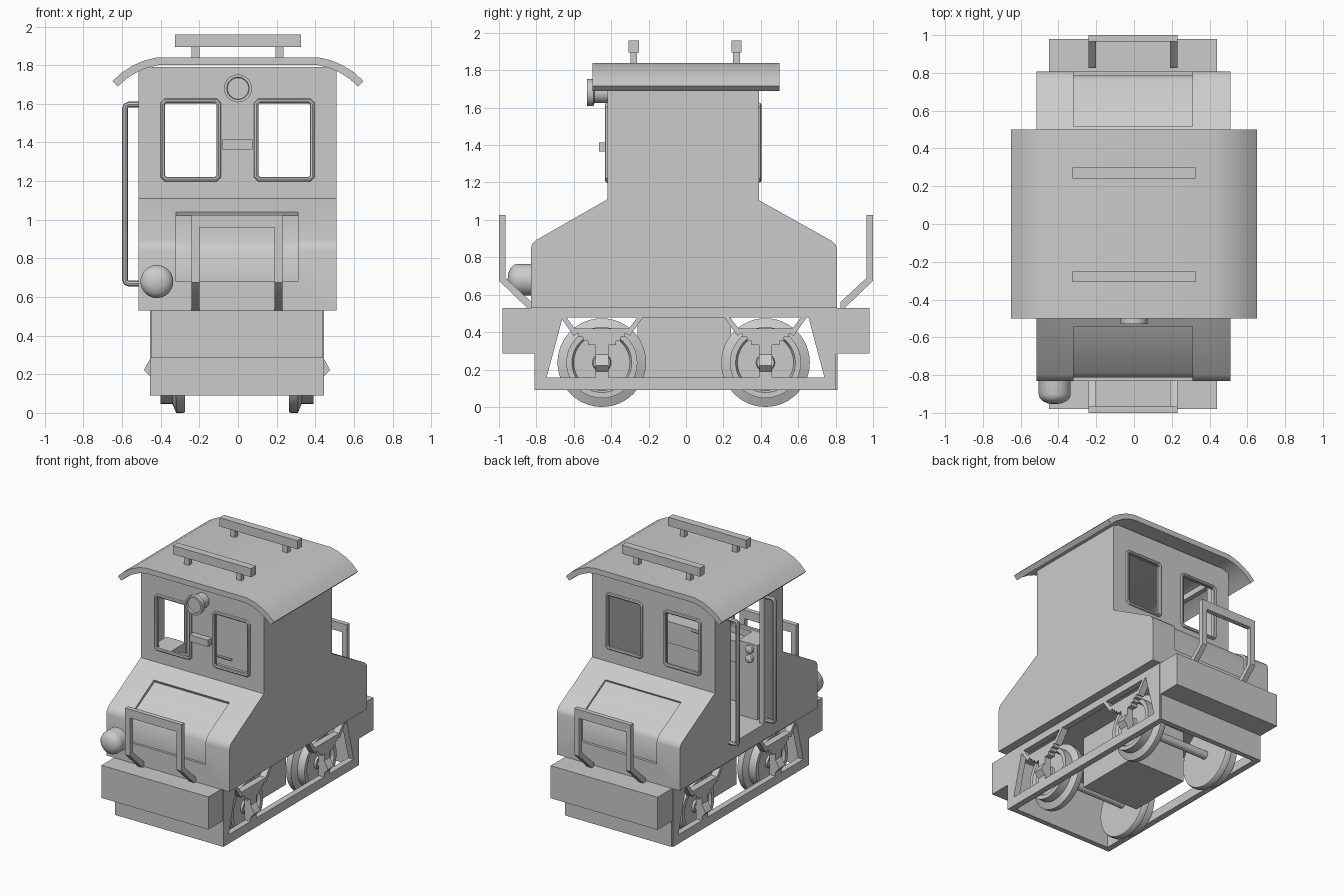
import bpy, bmesh, math
from mathutils import Vector, Matrix

if "Cube" in bpy.data.objects:
    bpy.data.objects.remove(bpy.data.objects["Cube"])


def make(name, bm):
    bmesh.ops.recalc_face_normals(bm, faces=bm.faces)
    me = bpy.data.meshes.new(name)
    bm.to_mesh(me)
    bm.free()
    ob = bpy.data.objects.new(name, me)
    bpy.context.collection.objects.link(ob)
    return ob


def box(name, x0, x1, y0, y1, z0, z1):
    bm = bmesh.new()
    bmesh.ops.create_cube(bm, size=1)
    for v in bm.verts:
        v.co = ((x0 + x1) / 2 + v.co.x * (x1 - x0),
                (y0 + y1) / 2 + v.co.y * (y1 - y0),
                (z0 + z1) / 2 + v.co.z * (z1 - z0))
    return make(name, bm)


def prism(name, pts, a, b, axis='x'):
    """Extrude a (y,z) outline along x, or an (x,z) outline along y."""
    bm = bmesh.new()
    f = bm.faces.new([bm.verts.new((a, p, q) if axis == 'x' else (p, a, q)) for p, q in pts])
    ext = bmesh.ops.extrude_face_region(bm, geom=[f])['geom']
    d = Vector((b - a, 0, 0)) if axis == 'x' else Vector((0, b - a, 0))
    bmesh.ops.translate(bm, verts=[g for g in ext if isinstance(g, bmesh.types.BMVert)], vec=d)
    return make(name, bm)


def lathe(name, prof, loc, axis, n=40):
    """Spin a (distance, radius) profile; axis is the direction of distance."""
    bm = bmesh.new()
    vs = [bm.verts.new((t, r, 0)) for t, r in prof]
    es = [bm.edges.new(p) for p in zip(vs, vs[1:])]
    bmesh.ops.spin(bm, geom=vs + es, cent=(0, 0, 0), axis=(1, 0, 0), angle=2 * math.pi, steps=n)
    bmesh.ops.remove_doubles(bm, verts=bm.verts, dist=1e-5)
    rot = Vector((1, 0, 0)).rotation_difference(Vector(axis)).to_matrix().to_4x4()
    bm.transform(Matrix.Translation(loc) @ rot)
    return make(name, bm)


def tube(name, pts, r, cyclic=False):
    cu = bpy.data.curves.new(name, 'CURVE')
    cu.dimensions = '3D'
    cu.bevel_depth = r
    cu.bevel_resolution = 2
    cu.use_fill_caps = True
    sp = cu.splines.new('POLY')
    sp.points.add(len(pts) - 1)
    for p, c in zip(sp.points, pts):
        p.co = (*c, 1)
    sp.use_cyclic_u = cyclic
    ob = bpy.data.objects.new(name, cu)
    bpy.context.collection.objects.link(ob)
    return ob


def cut(ob, cutters):
    bpy.context.view_layer.objects.active = ob
    for c in cutters:
        m = ob.modifiers.new('cut', 'BOOLEAN')
        m.operation, m.solver, m.object = 'DIFFERENCE', 'EXACT', c
        bpy.ops.object.modifier_apply(modifier=m.name)
        bpy.data.objects.remove(c)


# Body: hoods and cab in one profile, then hollowed
body = prism('body', [(-.83, .53), (-.83, .84), (-.823, .87), (-.80, .893), (-.42, 1.11), (-.42, 1.79),
                      (.39, 1.79), (.39, 1.105), (.775, .89), (.80, .868), (.807, .84), (.807, .53)],
             -.515, .51)
cuts = [box('cab_room', -.48, .475, -.385, .355, .65, 1.9),
        box('doorway', -.6, -.4, -.19, .2, .65, 1.74)]
windows = ((-.39, -.1), (.095, .385))
for x0, x1 in windows:
    cuts.append(box('window_hole', x0, x1, -.6, .6, 1.21, 1.615))
# Recessed hatches on both hoods
hatch = [(-.535, 1.022), (-.79, .88), (-.812, .845), (-.812, .68), (-.9, .68), (-.9, .95), (-.565, 1.085)]
cuts.append(prism('hatch_front', hatch, -.32, .31))
cuts.append(prism('hatch_back', [(-y - .025, z) for y, z in hatch], -.32, .31))
cut(body, cuts)

# Window frames
for y in (-.42, .39):
    for x0, x1 in windows:
        a, b, c, d, r = x0, x1, 1.21, 1.615, .015
        tube('window_frame', [(a + r, y, c), (b - r, y, c), (b, y, c + r), (b, y, d - r), (b - r, y, d),
                              (a + r, y, d), (a, y, d - r), (a, y, c + r)], .013, True)

# Curved roof with two boards on posts
top = [(.42, 1.84), (.48, 1.826), (.54, 1.801), (.60, 1.764), (.65, 1.717)]
low = [(.622, 1.69), (.575, 1.732), (.52, 1.766), (.47, 1.787), (.415, 1.80)]
half = top + low
prism('roof', half + [(-x, z) for x, z in reversed(half)], -.5, .5, 'y')
for y in (-.28, .27):
    box('roof_board', -.325, .325, y - .028, y + .028, 1.895, 1.96)
    for x in (-.22, .215):
        box('roof_post', x - .02, x + .02, y - .018, y + .018, 1.83, 1.9)

# Lamps
lathe('headlight', [(0, 0), (0, .055), (.07, .055), (.075, .072), (.11, .072), (.11, .058), (.095, .055), (.095, 0)],
      (0, -.42, 1.68), (0, -1, 0))
box('front_bracket', -.08, .075, -.465, -.41, 1.365, 1.415)
lathe('hood_lamp', [(-.02, .085), (.07, .085), (.09, .08), (.108, .062), (.12, .035), (.124, 0)],
      (-.42, -.83, .68), (0, -1, 0))

# Doorway grab rails
for y in (-.22, .22):
    tube('grab_rail', [(-.5, y, .67), (-.565, y, .67), (-.58, y, .675), (-.585, y, .69), (-.585, y, 1.575),
                       (-.58, y, 1.59), (-.565, y, 1.597), (-.5, y, 1.597)], .015)

# Cab interior: control cabinet with gauges, console
box('control_cabinet', -.44, -.28, -.39, -.22, .64, 1.21)
box('console', -.28, .44, -.39, -.28, 1.0, 1.16)
for z in (1.1, 1.17):
    lathe('gauge', [(0, .03), (.02, .03), (.028, .018), (.03, 0)], (-.38, -.22, z), (0, 1, 0), 20)
tube('control_lever', [(-.05, -.3, 1.12), (-.05, -.22, 1.18), (.1, -.22, 1.18)], .012)

# End handrails, buffer beams and end plates
for s in (-1, 1):
    outline = [(1.0, 1.025), (.965, 1.025), (.965, .69), (.825, .56), (.825, .52), (.85, .53), (1.0, .675)]
    for x in (-.22, .21):
        prism('end_rail_post', [(s * y, z) for y, z in outline], x - .02, x + .02)
    box('end_rail_bar', -.2, .19, min(s * .965, s), max(s * .965, s), .96, 1.025)
    box('buffer_beam', -.45, .44, min(s * .8, s * .98), max(s * .8, s * .98), .285, .53)
    box('end_plate', -.445, .435, min(s * .77, s * .809), max(s * .77, s * .809), .09, .53)

# Side frames with trapezoid openings
for s in (-1, 1):
    a, b = sorted((s * .405 - .005, s * .45 - .005))
    side = box('side_frame', a, b, -.81, .802, .09, .53)
    cut(side, [prism('opening', [(-.745, .158), (-.66, .478), (.655, .478), (.74, .158)], a - .1, b + .1)])

# Deck and under-floor tank
box('deck', -.42, .41, -.79, .79, .485, .535)
box('tank', -.24, .23, -.26, .24, .1, .5)

wheel = [(.27, 0), (.27, .232), (.278, .237), (.315, .237), (.335, .19), (.395, .19),
         (.395, .16), (.375, .15), (.375, .05), (.39, .045), (.39, 0)]
for yc in (-.45, .425):
    lathe('axle', [(-.4, 0), (-.4, .03), (.4, .03), (.4, 0)], (-.005, yc, .237), (1, 0, 0), 20)
    for s in (-1, 1):
        lathe('wheel', wheel, (-.005, yc, .237), (s, 0, 0), 48)
        a, b = sorted((s * .40 - .005, s * .45 - .005))
        # Axle box with wedge-shaped cover
        box('axle_box', a, b, yc - .035, yc + .035, .15, .345)
        prism('axle_cover', [(s * x - .005, z) for x, z in ((.43, .3), (.447, .285), (.482, .222), (.447, .185), (.43, .185))],
              yc - .035, yc + .035, 'y')
        # Stepped leaf spring and hangers
        for i, w in enumerate((.075, .1, .125, .15)):
            z = .33 + i * .022
            for t in (-1, 1):
                y0, y1 = sorted((yc, yc + t * w))
                box('spring_leaf', a, b, y0, y1, z, z + .023)
        for t in (-1, 1):
            prism('spring_hanger', [(yc + t * y, z) for y, z in ((.125, .395), (.15, .38), (.225, .485), (.195, .485))], a, b)

# Curves to meshes, smooth shading with sharp edges kept
bpy.ops.object.select_all(action='SELECT')
bpy.context.view_layer.objects.active = body
bpy.ops.object.convert(target='MESH')
bpy.ops.object.shade_smooth_by_angle(angle=math.radians(35))
